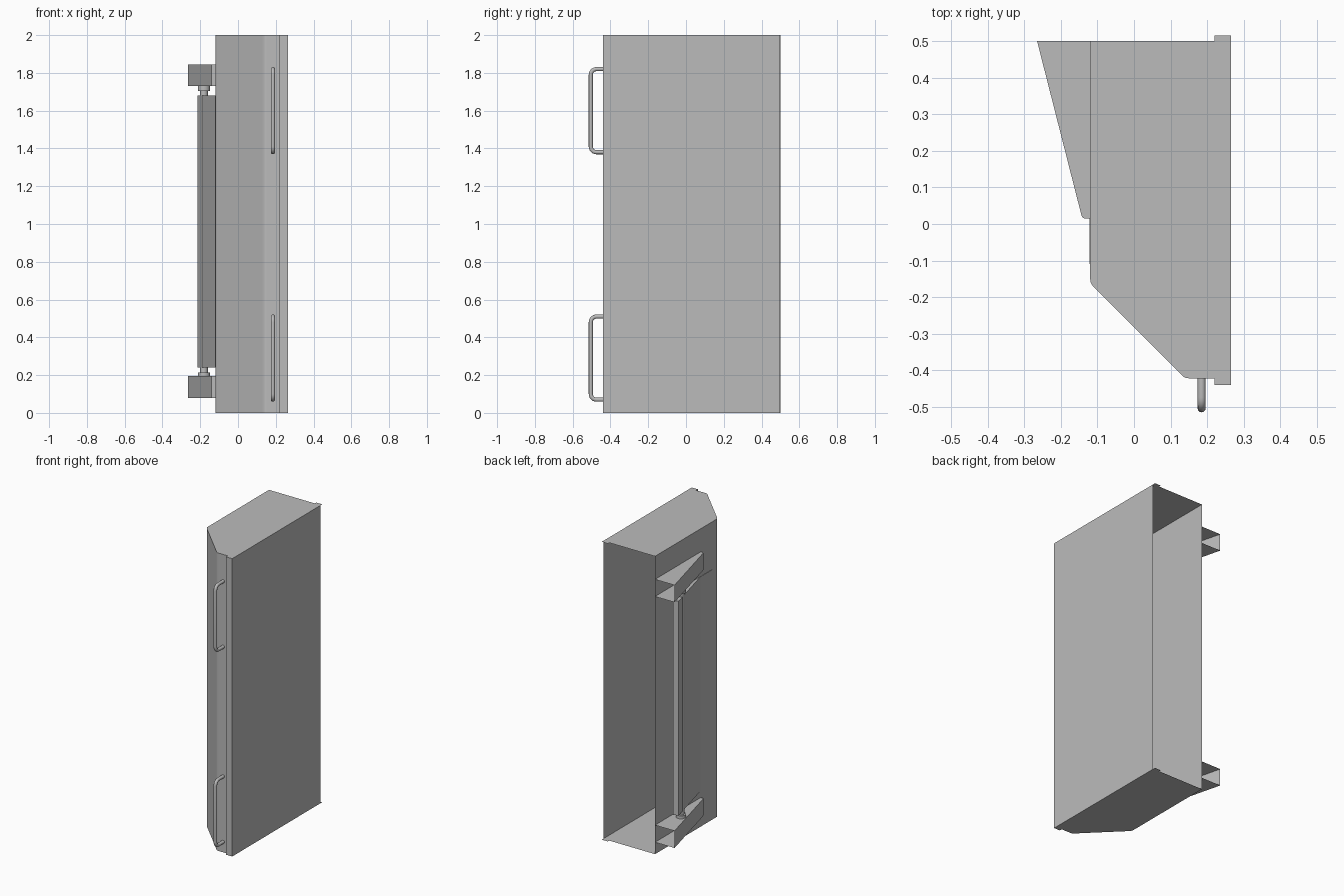
import bpy, bmesh, math
from mathutils import Vector

cube = bpy.data.objects.get("Cube")
if cube:
    bpy.data.objects.remove(cube, do_unlink=True)

# One grey metal for everything
metal = bpy.data.materials.new("grey metal")
metal.use_nodes = True
grey = (0.5, 0.5, 0.5, 1)
metal.diffuse_color = grey
metal.node_tree.nodes["Principled BSDF"].inputs["Base Color"].default_value = grey


def add_mesh(name, bm):
    mesh = bpy.data.meshes.new(name)
    bm.to_mesh(mesh)
    bm.free()
    mesh.materials.append(metal)
    obj = bpy.data.objects.new(name, mesh)
    bpy.context.collection.objects.link(obj)
    return obj


def sheet(name, wall, z0, z1, rest=()):
    """Upright sheet along the wall points, capped; the rest of the outline stays open."""
    bm = bmesh.new()
    outline = list(wall) + list(rest)
    low = [bm.verts.new((x, y, z0)) for x, y in outline]
    high = [bm.verts.new((x, y, z1)) for x, y in outline]
    count = len(outline) if not rest else len(wall) - 1
    for i in range(count):
        j = (i + 1) % len(outline)
        bm.faces.new((low[i], low[j], high[j], high[i]))
    bm.faces.new(high)
    bm.faces.new(low[::-1])
    return add_mesh(name, bm)


def cylinder(name, x, y, z0, z1, radius):
    bm = bmesh.new()
    bmesh.ops.create_cone(bm, cap_ends=True, segments=24, radius1=radius,
                          radius2=radius, depth=z1 - z0)
    bmesh.ops.translate(bm, verts=bm.verts, vec=(x, y, (z0 + z1) / 2))
    for f in bm.faces:
        f.smooth = len(f.verts) == 4
    return add_mesh(name, bm)


def handle(name, z0, z1):
    """Round bar bent into a U, standing off the front face."""
    x, wall, out, r, tube = 0.185, -0.42, -0.504, 0.03, 0.011
    path = [Vector((x, wall, z0))]
    for zc, start in ((z0 + r, -90), (z1 - r, 0)):
        for k in range(7):
            a = math.radians(start + k * 15)
            path.append(Vector((x, out + r - r * math.cos(a), zc + r * math.sin(a))))
    path.append(Vector((x, wall, z1)))
    bm = bmesh.new()
    rings = []
    side = Vector((1, 0, 0))
    for i, p in enumerate(path):
        along = (path[min(i + 1, len(path) - 1)] - path[max(i - 1, 0)]).normalized()
        across = along.cross(side)
        rings.append([bm.verts.new(p + tube * (side * math.cos(t) + across * math.sin(t)))
                      for t in (k * math.tau / 12 for k in range(12))])
    for a, b in zip(rings, rings[1:]):
        for k in range(12):
            bm.faces.new((a[k], a[k - 1], b[k - 1], b[k])).smooth = True
    bmesh.ops.recalc_face_normals(bm, faces=bm.faces)
    return add_mesh(name, bm)


# Case with chamfered front corner, open at the back
case_wall = [(-0.12, 0.5), (-0.12, -0.15), (-0.118, -0.161), (-0.112, -0.171),
             (0.131, -0.414), (0.139, -0.42), (0.15, -0.422), (0.22, -0.422),
             (0.22, -0.44), (0.265, -0.44), (0.265, 0.497)]
sheet("case", case_wall, 0, 2, [(0.265, 0.515), (0.22, 0.515), (0.22, 0.5)])

# Wedge brackets on the side, open at the back
bracket_wall = [(-0.265, 0.5), (-0.144, 0.025), (-0.141, 0.018), (-0.135, 0.015),
                (-0.12, 0.015)]
for label, z0, z1 in (("lower", 0.08, 0.195), ("upper", 1.73, 1.845)):
    sheet(label + "_bracket", bracket_wall, z0, z1, [(-0.12, 0.5)])

# Slanted flap on its pivot rod, with its flat seat on the case
sheet("flap", [(-0.215, 0.385), (-0.12, 0.015), (-0.12, 0.157), (-0.181, 0.394)],
      0.24, 1.68)
sheet("flap_seat", [(-0.122, 0.03), (-0.122, -0.11), (-0.12, -0.11), (-0.12, 0.03)],
      0.24, 1.68)
cylinder("pivot_rod", -0.18, 0.31, 0.19, 1.735, 0.02)
cylinder("lower_collar", -0.18, 0.31, 0.19, 0.215, 0.032)
cylinder("upper_collar", -0.18, 0.31, 1.705, 1.735, 0.032)

# Two pull handles
handle("lower_handle", 0.07, 0.51)
handle("upper_handle", 1.38, 1.82)
